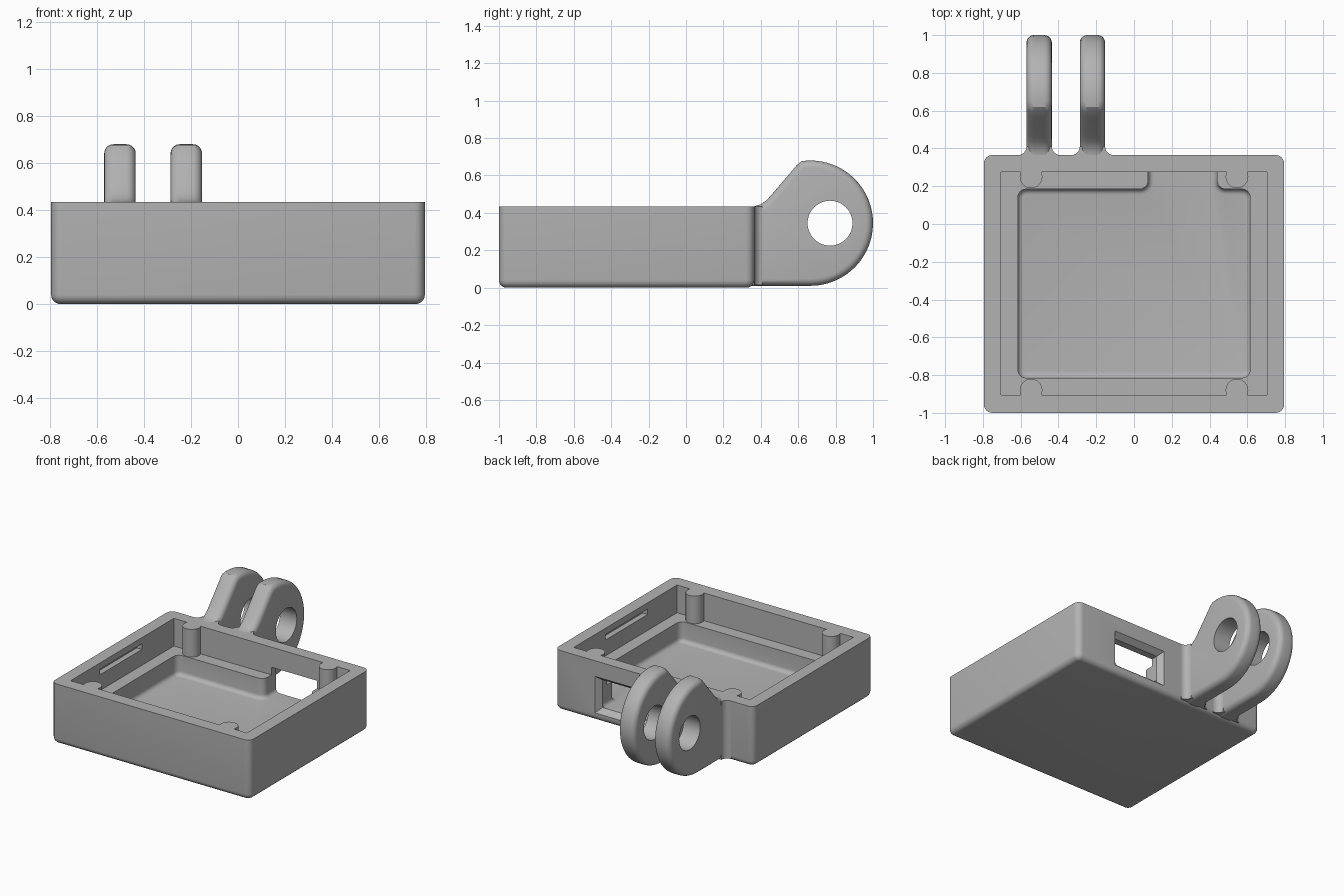
import bpy, bmesh
from math import sin, cos, pi, radians
from mathutils import Vector

if "Cube" in bpy.data.objects:
    bpy.data.objects.remove(bpy.data.objects["Cube"])

grey = bpy.data.materials.new("plain grey")
grey.use_nodes = True
colour = (0.45, 0.45, 0.45, 1)
grey.diffuse_color = colour
grey.node_tree.nodes["Principled BSDF"].inputs["Base Color"].default_value = colour


def arc(cx, cy, r, a, b, n=10):
    """Points on an arc from angle a to b in degrees."""
    angles = [radians(a + (b - a) * i / n) for i in range(n + 1)]
    return [(cx + r * cos(t), cy + r * sin(t)) for t in angles]


def rounded(corners, n=6):
    """Outline from (x, y, radius) corners, with right-angled corners filleted."""
    out = []
    for i, (x, y, r) in enumerate(corners):
        p = Vector((x, y))
        if not r:
            out.append((x, y))
            continue
        a = (Vector(corners[i - 1][:2]) - p).normalized()
        b = (Vector(corners[(i + 1) % len(corners)][:2]) - p).normalized()
        c = p + (a + b) * r
        for k in range(n + 1):
            t = pi / 2 * k / n
            out.append(tuple(c - b * r * cos(t) - a * r * sin(t)))
    return out


def prism(name, outline, low, high, axis="z", bevel=0, both=False):
    """Extrude an outline along z or x; bevel the low (or both) cap edges."""
    bm = bmesh.new()
    place = (lambda u, v, d: (u, v, d)) if axis == "z" else (lambda u, v, d: (d, u, v))
    bottom = [bm.verts.new(place(u, v, low)) for u, v in outline]
    top = [bm.verts.new(place(u, v, high)) for u, v in outline]
    bm.faces.new(bottom[::-1])
    bm.faces.new(top)
    n = len(outline)
    for i in range(n):
        j = (i + 1) % n
        bm.faces.new((bottom[i], bottom[j], top[j], top[i]))
    bmesh.ops.recalc_face_normals(bm, faces=bm.faces)
    if bevel:
        rims = [set(bottom)] + ([set(top)] if both else [])
        edges = [e for e in bm.edges if any(set(e.verts) <= rim for rim in rims)]
        bmesh.ops.bevel(bm, geom=edges, offset=bevel, segments=5, profile=0.5,
                        affect='EDGES', clamp_overlap=True)
    mesh = bpy.data.meshes.new(name)
    bm.to_mesh(mesh)
    bm.free()
    mesh.materials.append(grey)
    obj = bpy.data.objects.new(name, mesh)
    bpy.context.collection.objects.link(obj)
    return obj


def block(name, x0, x1, y0, y1, z0, z1):
    return prism(name, [(x0, y0), (x1, y0), (x1, y1), (x0, y1)], z0, z1)


def activate(obj):
    bpy.ops.object.select_all(action='DESELECT')
    obj.select_set(True)
    bpy.context.view_layer.objects.active = obj


def carve(target, cutter):
    """Subtract the cutter from the target, then discard it."""
    mod = target.modifiers.new("carve", 'BOOLEAN')
    mod.operation = 'DIFFERENCE'
    mod.solver = 'EXACT'
    mod.object = cutter
    activate(target)
    bpy.ops.object.modifier_apply(modifier=mod.name)
    bpy.data.objects.remove(cutter)


def smooth(obj):
    activate(obj)
    bpy.ops.object.shade_smooth_by_angle(angle=radians(32))


# Open tray with rounded corners and bottom edge
r = 0.045
tray = prism("tray", rounded([(-0.795, -1, r), (0.795, -1, r), (0.795, 0.365, r),
                              (-0.795, 0.365, r)]), 0, 0.435, bevel=0.04)

# Upper recess, leaving four corner posts standing
recess = block("recess", -0.705, 0.705, -0.905, 0.275, 0.235, 0.6)
for x in (-0.545, 0.545):
    for y in (-0.88, 0.25):
        carve(recess, prism("post", arc(x, y, 0.06, 0, 348.75, 31), 0.1, 0.8))
carve(tray, recess)

# Lower pocket with the port opening through the back wall
pocket = prism("pocket", rounded([
    (-0.615, -0.815, r), (0.615, -0.815, r), (0.615, 0.185, r), (0.44, 0.185, r),
    (0.44, 0.5, 0), (0.075, 0.5, 0), (0.075, 0.185, r), (-0.615, 0.185, r)]),
    0.09, 0.29, bevel=0.03)
carve(tray, pocket)

# Flared outer edge of the port
flare = block("flare", 0.075, 0.44, 0.325, 0.375, 0.09, 0.29)
for v in flare.data.vertices:
    if v.co.y > 0.35:
        v.co.x += 0.04 if v.co.x > 0.25 else -0.04
        v.co.z += 0.04 if v.co.z > 0.2 else -0.04
carve(tray, flare)

# Shallow slots inside both side walls
for x in (-0.705, 0.705):
    carve(tray, block("slot", x - 0.04, x + 0.04, -0.57, -0.09, 0.35, 0.39))
smooth(tray)

# Two hinge lugs with a pin hole and a filleted root on the back wall
side = [(0.32, 0.01)] + arc(0.665, 0.345, 0.335, -90, 98, 32) + [
    (0.592, 0.655), (0.56, 0.617), (0.46, 0.5), (0.43, 0.467), (0.4, 0.446),
    (0.365, 0.435), (0.32, 0.435)]
half = 0.067
for name, x in (("right", -0.502), ("left", -0.22)):
    lug = prism(name + "_hinge_lug", side, x - half, x + half, "x", 0.04, True)
    carve(lug, prism("pin_hole", arc(0.77, 0.345, 0.12, 0, 352.5, 47),
                     x - 0.2, x + 0.2, "x"))
    smooth(lug)
    curve = arc(half + r, 0.365 + r, r, 180, 270, 6)
    outline = [(x + u, v) for u, v in curve] + [(x + half + r, 0.34),
                                                (x - half - r, 0.34)]
    outline += [(x - u, v) for u, v in reversed(curve)]
    smooth(prism(name + "_lug_root", outline, 0.015, 0.435))
